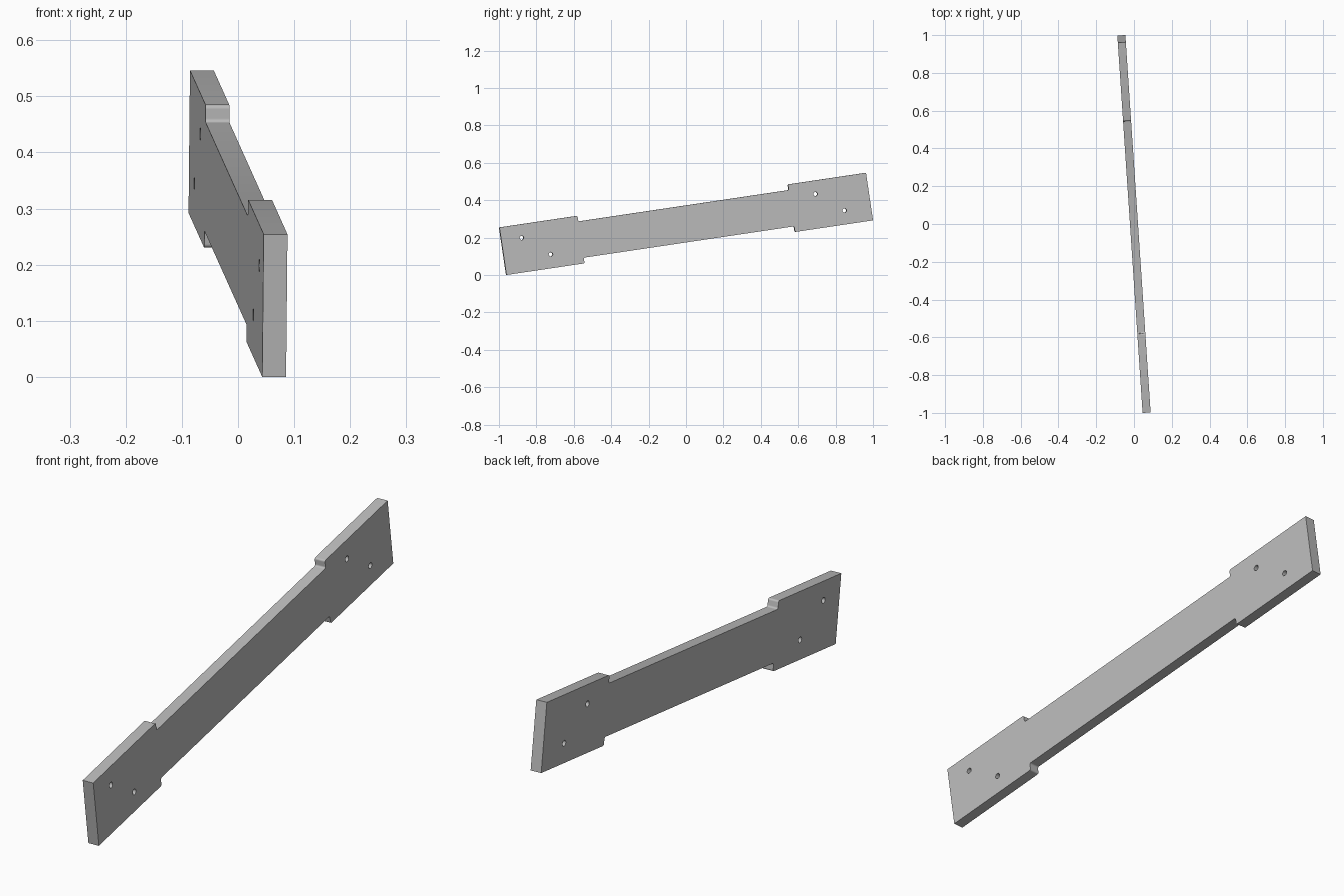
import bpy
import bmesh
from math import sin, cos, pi, radians
from mathutils import Matrix, Vector

cube = bpy.data.objects.get("Cube")
if cube:
    bpy.data.objects.remove(cube, do_unlink=True)

# Plate dimensions
HALF_LEN, HALF_END, HALF_WAIST = 0.993, 0.1285, 0.098
SHOULDER, FILLET, THICK, HOLE_R = 0.57, 0.007, 0.0425, 0.011
HOLES = [(-0.883, 0.056), (-0.742, -0.054), (0.708, 0.056), (0.849, -0.054)]
PITCH, YAW = radians(8.455), radians(3.83)


def arc(cx, cy, r, start, end, steps):
    angles = [start + (end - start) * i / steps for i in range(steps + 1)]
    return [(cx + r * cos(a), cy + r * sin(a)) for a in angles]


def add_loop(curve, points):
    spline = curve.splines.new('POLY')
    spline.points.add(len(points) - 1)
    for p, (x, y) in zip(spline.points, points):
        p.co = (x, y, 0, 1)
    spline.use_cyclic_u = True


# Quarter outline with rounded shoulder, mirrored to all four corners
quarter = [(HALF_LEN, HALF_END)]
quarter += arc(SHOULDER + FILLET, HALF_END - FILLET, FILLET, pi / 2, pi, 5)
quarter += arc(SHOULDER - FILLET, HALF_WAIST + FILLET, FILLET, 0, -pi / 2, 5)
top = quarter + [(-x, y) for x, y in reversed(quarter)]
outline = top + [(-x, -y) for x, y in top]

# Extruded profile with bolt holes
curve = bpy.data.curves.new("link_plate", 'CURVE')
curve.dimensions = '2D'
curve.fill_mode = 'BOTH'
curve.extrude = THICK / 2
add_loop(curve, outline)
for hx, hy in HOLES:
    add_loop(curve, arc(hx, hy, HOLE_R, 0, 2 * pi, 24)[:-1])
plate = bpy.data.objects.new("link_plate", curve)
bpy.context.collection.objects.link(plate)
bpy.ops.object.select_all(action='DESELECT')
plate.select_set(True)
bpy.context.view_layer.objects.active = plate
bpy.ops.object.convert(target='MESH')
plate = bpy.context.object
plate.name = "link_plate"

# Stand the plate on edge, tilted along its length and turned slightly
along = Vector((-cos(PITCH) * sin(YAW), cos(PITCH) * cos(YAW), sin(PITCH)))
across = Vector((sin(PITCH) * sin(YAW), -sin(PITCH) * cos(YAW), cos(PITCH)))
turn = Matrix((along, across, along.cross(across))).transposed().to_4x4()
bm = bmesh.new()
bm.from_mesh(plate.data)
bmesh.ops.remove_doubles(bm, verts=bm.verts, dist=0.0001)
bmesh.ops.transform(bm, matrix=turn, verts=bm.verts)
lowest = min(v.co.z for v in bm.verts)
bmesh.ops.translate(bm, verts=bm.verts, vec=(0, 0, -lowest))
bmesh.ops.recalc_face_normals(bm, faces=bm.faces)
bm.to_mesh(plate.data)
bm.free()
bpy.ops.object.shade_smooth_by_angle(angle=radians(30))

# Plain grey finish
grey = bpy.data.materials.new("plain_grey")
grey.use_nodes = True
color = (0.5, 0.5, 0.5, 1)
grey.diffuse_color = color
grey.node_tree.nodes["Principled BSDF"].inputs["Base Color"].default_value = color
plate.data.materials.clear()
plate.data.materials.append(grey)
